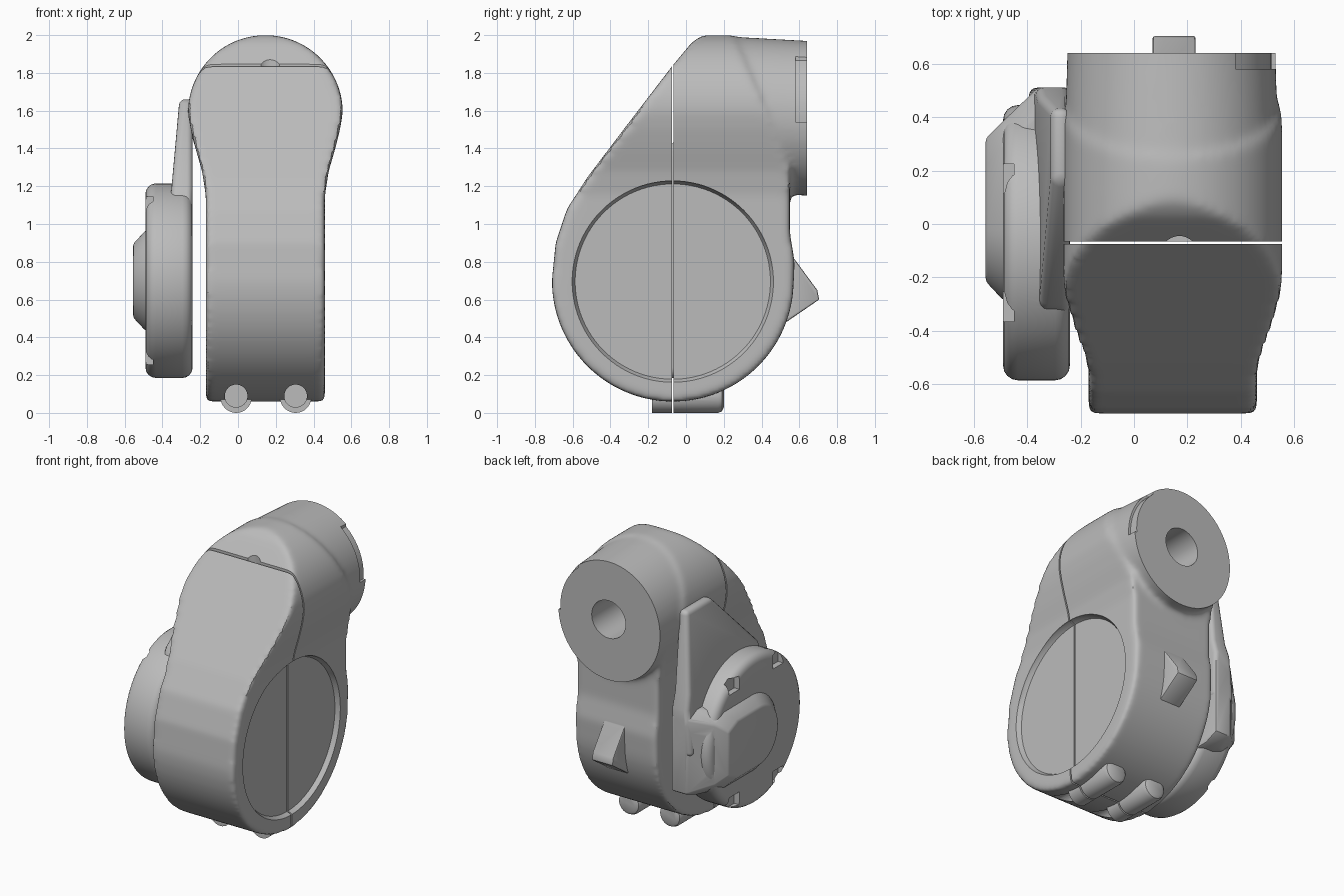
import bpy, bmesh
from math import sin, cos, pi, sqrt
from mathutils import Vector

if "Cube" in bpy.data.objects:
    bpy.data.objects.remove(bpy.data.objects["Cube"])

grey = bpy.data.materials.new("plain_grey")
grey.use_nodes = True
GREY = (0.5, 0.5, 0.5, 1)
grey.diffuse_color = GREY
grey.node_tree.nodes["Principled BSDF"].inputs["Base Color"].default_value = GREY


def loft(name, rings):
    """Closed solid skinned through rings of equal point count."""
    bm = bmesh.new()
    rows = [[bm.verts.new(p) for p in ring] for ring in rings]
    n = len(rows[0])
    for a, b in zip(rows, rows[1:]):
        for i in range(n):
            bm.faces.new((a[i], a[(i + 1) % n], b[(i + 1) % n], b[i]))
    bm.faces.new(rows[0])
    bm.faces.new(rows[-1])
    bmesh.ops.recalc_face_normals(bm, faces=bm.faces)
    me = bpy.data.meshes.new(name)
    bm.to_mesh(me)
    bm.free()
    me.materials.append(grey)
    ob = bpy.data.objects.new(name, me)
    bpy.context.collection.objects.link(ob)
    return ob


def at(axis, d, pts):
    """Place 2D points in the plane across an axis."""
    if axis == "x":
        return [Vector((d, a, b)) for a, b in pts]
    if axis == "y":
        return [Vector((a, d, b)) for a, b in pts]
    return [Vector((a, b, d)) for a, b in pts]


def prism(name, axis, pts, lo, hi):
    return loft(name, [at(axis, lo, pts), at(axis, hi, pts)])


def ellipse(ca, cb, ra, rb=None, n=64, start=0, end=2 * pi):
    rb = rb or ra
    step = (end - start) / n
    return [(ca + ra * cos(start + i * step), cb + rb * sin(start + i * step)) for i in range(n)]


def box(name, x0, x1, y0, y1, z0, z1):
    return prism(name, "z", [(x0, y0), (x1, y0), (x1, y1), (x0, y1)], z0, z1)


def modify(ob, kind, **settings):
    bpy.ops.object.select_all(action="DESELECT")
    bpy.context.view_layer.objects.active = ob
    ob.select_set(True)
    mod = ob.modifiers.new(kind.lower(), kind)
    for key, value in settings.items():
        setattr(mod, key, value)
    bpy.ops.object.modifier_apply(modifier=mod.name)


def combine(ob, tool, operation="DIFFERENCE"):
    modify(ob, "BOOLEAN", object=tool, operation=operation, solver="EXACT")
    bpy.data.objects.remove(tool)


def finish(ob, angle=30):
    bpy.ops.object.select_all(action="DESELECT")
    bpy.context.view_layer.objects.active = ob
    ob.select_set(True)
    bpy.ops.object.shade_smooth_by_angle(angle=angle * pi / 180)


CX, CY, CZ = 0.145, -0.07, 0.70   # tube centre in x, housing centre in y and z

# Housing: front outline crossed with side outline
right = [(0.315, 0), (0.315, 1.15), (0.335, 1.28), (0.37, 1.4), (0.395, 1.5)]
outline = [(CX + a, b) for a, b in right]
outline += ellipse(CX, 1.59, 0.41, n=40, start=0, end=pi) + [(CX - 0.41, 1.59)]
outline += [(CX - a, b) for a, b in reversed(right)]
side = [(-0.69, 0.9), (-0.63, 1.08), (-0.52, 1.25), (-0.3, 1.54), (-0.07, 1.84),
        (0.03, 1.96), (0.1, 2.01), (0.25, 2.0), (0.55, 1.3), (0.55, 0.95), (0.575, 0.8)]
side = list(reversed(side)) + ellipse(CY, CZ, 0.64, n=48, start=-pi, end=0.05)
body = prism("housing", "y", outline, -1, 1)
combine(body, prism("side_cut", "x", side, -1, 1), "INTERSECT")

# Tapered tube running to the back
tube = loft("tube", [at("y", y, ellipse(CX - 0.005, z, rx, rz)) for y, z, rx, rz in
                     [(0.1, 1.59, 0.405, 0.41), (0.64, 1.56, 0.39, 0.41), (0.75, 1.555, 0.387, 0.41)]])
combine(body, tube, "UNION")
modify(body, "REMESH", mode="VOXEL", voxel_size=0.016)
modify(body, "SMOOTH", factor=0.5, iterations=14)

# Flat back face, bore and rim notch
combine(body, box("back_cut", -1, 1, 0.64, 1, 0.9, 2.2))
combine(body, prism("bore", "y", ellipse(CX, 1.57, 0.13, n=40), 0.3, 0.8))
notch = box("notch", 0.38, 0.7, 0.58, 0.8, 1.54, 1.91)
combine(notch, prism("notch_core", "y", ellipse(CX - 0.005, 1.57, 0.375, 0.385), 0.5, 0.9))
combine(body, notch)

# Round side recess with a sloping wall
combine(body, loft("recess", [at("x", x, ellipse(CY, CZ - 0.005, r, n=96)) for x, r in
                              [(0.43, 0.517), (0.46, 0.533), (0.6, 0.533)]]))

# Screw bosses with open fronts under the housing
for x in (-0.01, 0.305):
    boss = loft("boss", [at("y", y, ellipse(x, 0.083, r, n=32)) for y, r in
                         [(-0.18, 0.083), (0.17, 0.083), (0.19, 0.075), (0.2, 0.055)]])
    combine(body, boss, "UNION")
    combine(body, prism("screw_hole", "y", ellipse(x, 0.09, 0.06, n=32), -1, -0.12))

# Hook wedge on the back
hook = prism("hook", "x", [(0.5, 0.9), (0.57, 0.82), (0.695, 0.65), (0.705, 0.6), (0.53, 0.48), (0.45, 0.5)],
             0.07, 0.23)
modify(hook, "BEVEL", width=0.008, segments=2)
combine(body, hook, "UNION")

# Split the housing into two shells with a thin gap
front = body.copy()
front.data = body.data.copy()
bpy.context.collection.objects.link(front)
front.name, body.name = "front_shell", "back_shell"
combine(front, box("front_half", -1, 1, -1, -0.075, -1, 3), "INTERSECT")
combine(body, box("back_half", -1, 1, -0.065, 1, -1, 3), "INTERSECT")
combine(body, prism("seam_notch", "z", ellipse(0.17, -0.115, 0.07, n=40), 1.5, 2.2))
finish(front)
finish(body)

# Side pod: round cover
pod = prism("side_pod", "x", ellipse(CY, CZ, 0.515, n=96), -0.24, -0.49)
modify(pod, "BEVEL", width=0.055, segments=4, limit_method="ANGLE", angle_limit=1)
combine(pod, box("flat_inside", -0.24, 0, -1, 1, 0, 2))


def d_shape(cy, r, back, half):
    """Round front end, straight back end."""
    arc = ellipse(cy, CZ, r, n=32, start=pi / 2, end=1.5 * pi) + [(cy, CZ - r)]
    return arc + [(back - 0.1, CZ - r), (back, CZ - half), (back, CZ + half), (back - 0.1, CZ + r)]


# Raised cap with a sloping back
cap = loft("cap", [at("x", x, d_shape(-0.02, r, back, half)) for x, r, back, half in
                   [(-0.245, 0.3, 0.51, 0.26), (-0.36, 0.3, 0.51, 0.26),
                    (-0.49, 0.265, 0.385, 0.21), (-0.555, 0.195, 0.32, 0.15)]])
modify(cap, "BEVEL", width=0.012, segments=2, limit_method="ANGLE", angle_limit=0.5)
combine(pod, cap, "UNION")

# Tall arm, thinner toward the top
arm_side = [(0.43, 1.66), (0.16, 1.66), (-0.3, 1.2), (-0.45, 0.8), (0.51, 0.7), (0.51, 1.02), (0.48, 1.12)]
outer = [Vector((-0.31 - (1.66 - z) * 0.09, y, z)) for y, z in arm_side]
arm = loft("arm", [at("x", -0.24, arm_side), outer])
modify(arm, "BEVEL", width=0.03, segments=4, limit_method="ANGLE", angle_limit=0.5)
combine(pod, arm, "UNION")

# Four small slots in the cover rim
for sy in (-1, 1):
    for sz in (-1, 1):
        y, z = CY + sy * 0.24, CZ + sz * 0.4
        combine(pod, box("slot", -0.6, -0.45, y - 0.055, y + 0.055, z - 0.045, z + 0.045))
finish(pod)
